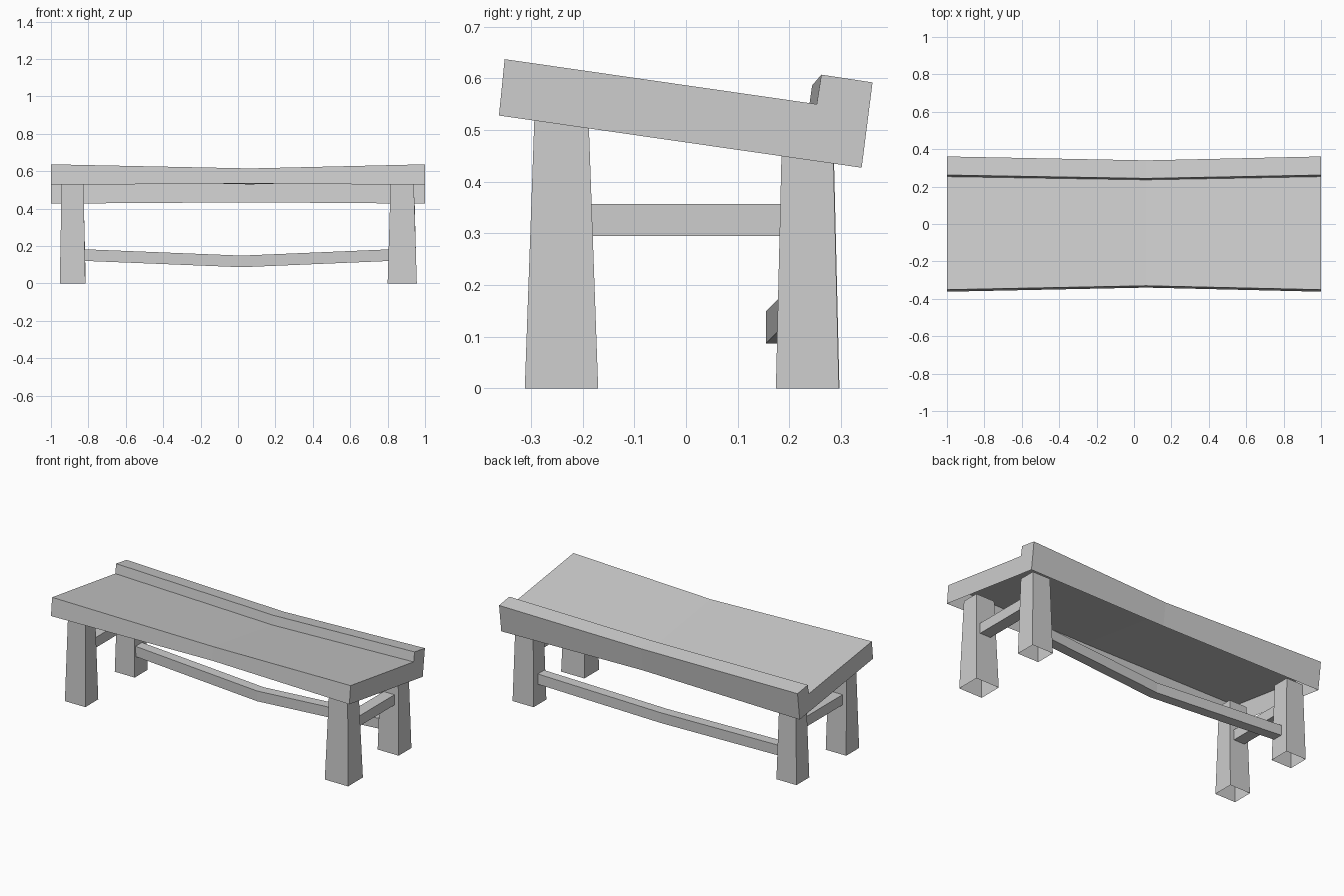
import bpy
import bmesh

cube = bpy.data.objects.get("Cube")
if cube:
    bpy.data.objects.remove(cube, do_unlink=True)

# Single plain grey material
grey = bpy.data.materials.new("plain_grey")
grey.use_nodes = True
grey.diffuse_color = (0.61, 0.61, 0.61, 1)
grey.node_tree.nodes["Principled BSDF"].inputs["Base Color"].default_value = (0.61, 0.61, 0.61, 1)


def loft(name, sections, closed=True, caps=False):
    """Skin a row of matching cross-sections into one mesh."""
    bm = bmesh.new()
    rings = [[bm.verts.new(p) for p in section] for section in sections]
    count = len(rings[0])
    for a, b in zip(rings, rings[1:]):
        for i in range(count if closed else count - 1):
            j = (i + 1) % count
            bm.faces.new((a[i], a[j], b[j], b[i]))
    if caps:
        bm.faces.new(rings[0][::-1])
        bm.faces.new(rings[-1])
    bmesh.ops.recalc_face_normals(bm, faces=bm.faces[:])
    mesh = bpy.data.meshes.new(name)
    bm.to_mesh(mesh)
    bm.free()
    mesh.materials.append(grey)
    obj = bpy.data.objects.new(name, mesh)
    bpy.context.collection.objects.link(obj)


def rect_x(x, y0, y1, z0, z1):
    """Rectangle across the x axis."""
    return [(x, y0, z0), (x, y1, z0), (x, y1, z1), (x, y0, z1)]


def rect_y(y, x0, x1, z0, z1):
    """Rectangle across the y axis."""
    return [(x0, y, z0), (x1, y, z0), (x1, y, z1), (x0, y, z1)]


def rect_z(z, x0, x1, y0, y1):
    """Level rectangle."""
    return [(x0, y0, z), (x1, y0, z), (x1, y1, z), (x0, y1, z)]


# Sloping seat shell, open underneath, with a raised back lip and a dipped middle
end_profile = [(0.34, 0.427), (0.361, 0.592), (0.262, 0.607),
               (0.253, 0.55), (-0.351, 0.637), (-0.362, 0.528)]
mid_profile = [(0.322, 0.434), (0.34, 0.572), (0.244, 0.586),
               (0.236, 0.53), (-0.33, 0.615), (-0.34, 0.534)]
seat_stations = [(-1, end_profile), (0.065, mid_profile), (1, end_profile)]
loft("seat", [[(x, y, z) for y, z in prof] for x, prof in seat_stations],
     closed=False, caps=True)

# Hollow tapered legs: x range, y range, height, x taper, y taper
legs = {
    "front_left_leg": (0.80, 0.956, -0.312, -0.17, 0.535, 0.016, 0.019),
    "front_right_leg": (-0.953, -0.816, -0.296, -0.172, 0.535, 0.01, 0.017),
    "back_left_leg": (0.814, 0.955, 0.174, 0.296, 0.46, 0.011, 0.011),
    "back_right_leg": (-0.948, -0.814, 0.174, 0.297, 0.46, 0.011, 0.011),
}
for name, (x0, x1, y0, y1, top, tx, ty) in legs.items():
    loft(name, [rect_z(0, x0, x1, y0, y1),
                rect_z(top, x0 + tx, x1 - tx, y0 + ty, y1 - ty)])

# Straight rails joining front and back legs at each end
for side, x in (("left", 0.885), ("right", -0.885)):
    loft(side + "_rail", [rect_y(y, x - 0.036, x + 0.036, 0.295, 0.357)
                          for y in (-0.187, 0.184)])

# Long back rail, bent down and forward at the middle
loft("back_rail", [rect_x(-0.825, 0.189, 0.25, 0.121, 0.183),
                   rect_x(0.02, 0.155, 0.216, 0.087, 0.149),
                   rect_x(0.825, 0.189, 0.25, 0.121, 0.183)])
